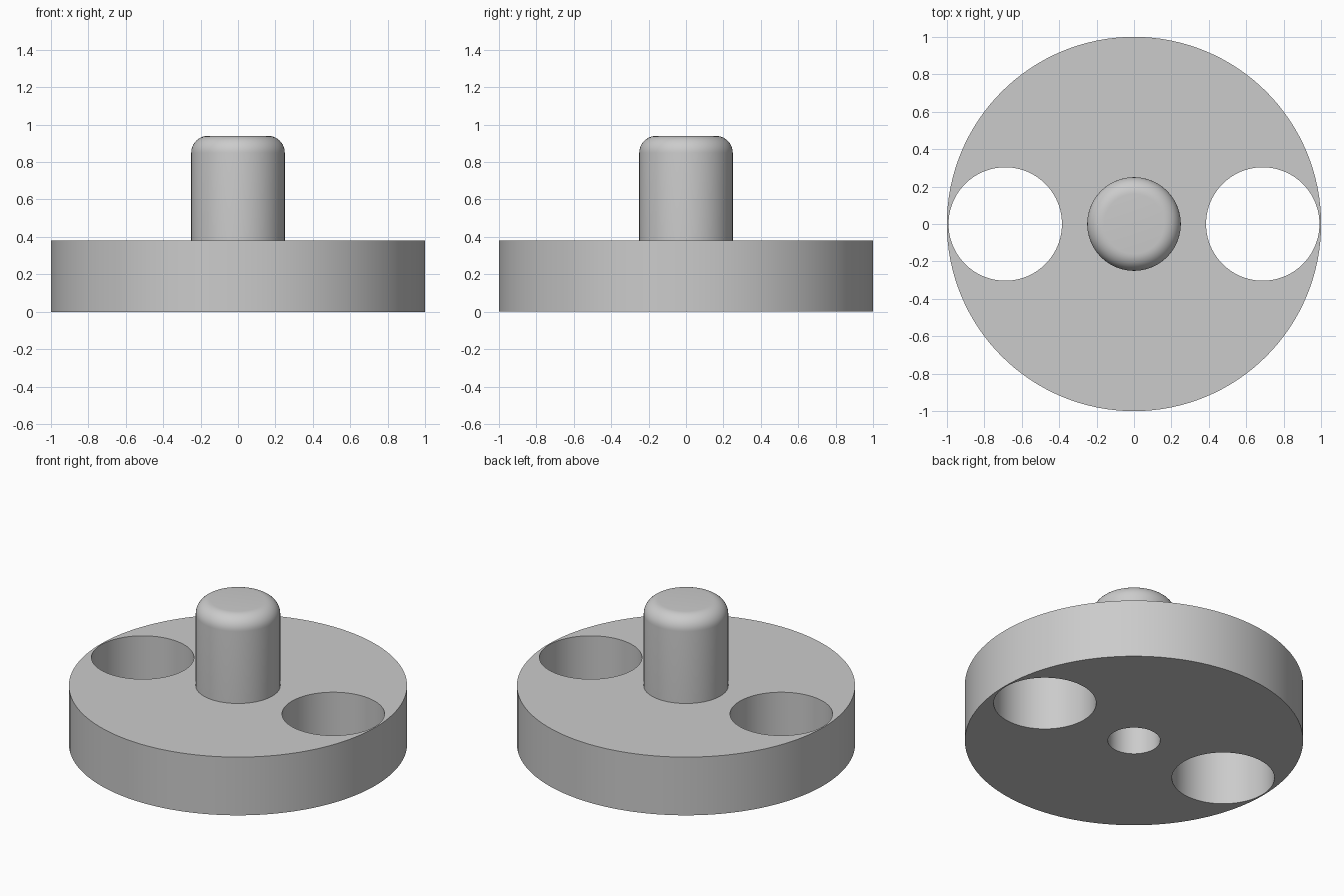
import bpy, bmesh
from math import sin, cos, pi, radians

if "Cube" in bpy.data.objects:
    bpy.data.objects.remove(bpy.data.objects["Cube"])

SEGMENTS = 128
DISC_R, DISC_TOP = 1.0, 0.38
PIN_R, PIN_TOP, FILLET = 0.25, 0.94, 0.09
BORE_R, BORE_DEPTH = 0.155, 0.5
HOLE_R, HOLE_X = 0.303, 0.688

grey = bpy.data.materials.new("plain grey")
grey.use_nodes = True
colour = (0.6, 0.6, 0.6, 1)
grey.diffuse_color = colour
grey.node_tree.nodes["Principled BSDF"].inputs["Base Color"].default_value = colour


def lathe(name, profile):
    """Spin a radius/height profile that starts and ends on the axis."""
    bm = bmesh.new()
    verts = [bm.verts.new((r, 0, z)) for r, z in profile]
    edges = [bm.edges.new(pair) for pair in zip(verts, verts[1:])]
    bmesh.ops.spin(bm, geom=verts + edges, cent=(0, 0, 0), axis=(0, 0, 1),
                   angle=2 * pi, steps=SEGMENTS, use_duplicate=False)
    bmesh.ops.remove_doubles(bm, verts=bm.verts, dist=0.0001)
    bmesh.ops.recalc_face_normals(bm, faces=bm.faces)
    mesh = bpy.data.meshes.new(name)
    bm.to_mesh(mesh)
    bm.free()
    obj = bpy.data.objects.new(name, mesh)
    bpy.context.collection.objects.link(obj)
    mesh.materials.append(grey)
    return obj


# Disc and rounded pin in one turned body, with a blind bore from below
arc = [(PIN_R - FILLET + FILLET * cos(a), PIN_TOP - FILLET + FILLET * sin(a))
       for a in (i * pi / 20 for i in range(11))]
body = lathe("flanged_pin", [
    (0, BORE_DEPTH), (BORE_R, BORE_DEPTH), (BORE_R, 0), (DISC_R, 0),
    (DISC_R, DISC_TOP), (PIN_R, DISC_TOP), *arc, (0, PIN_TOP)])

bpy.context.view_layer.objects.active = body

# Two through holes close to the rim
for side in (-1, 1):
    cutter = lathe("hole_cutter", [(0, -0.1), (HOLE_R, -0.1),
                                   (HOLE_R, 0.5), (0, 0.5)])
    cutter.location.x = side * HOLE_X
    cutter.hide_render = True
    cut = body.modifiers.new("hole", "BOOLEAN")
    cut.operation = "DIFFERENCE"
    cut.solver = "EXACT"
    cut.object = cutter
    bpy.context.view_layer.update()
    bpy.ops.object.modifier_apply(modifier=cut.name)
    bpy.data.objects.remove(cutter)

# Smooth curved walls, crisp rims
bpy.ops.object.select_all(action="DESELECT")
body.select_set(True)
bpy.ops.object.shade_smooth_by_angle(angle=radians(30))
